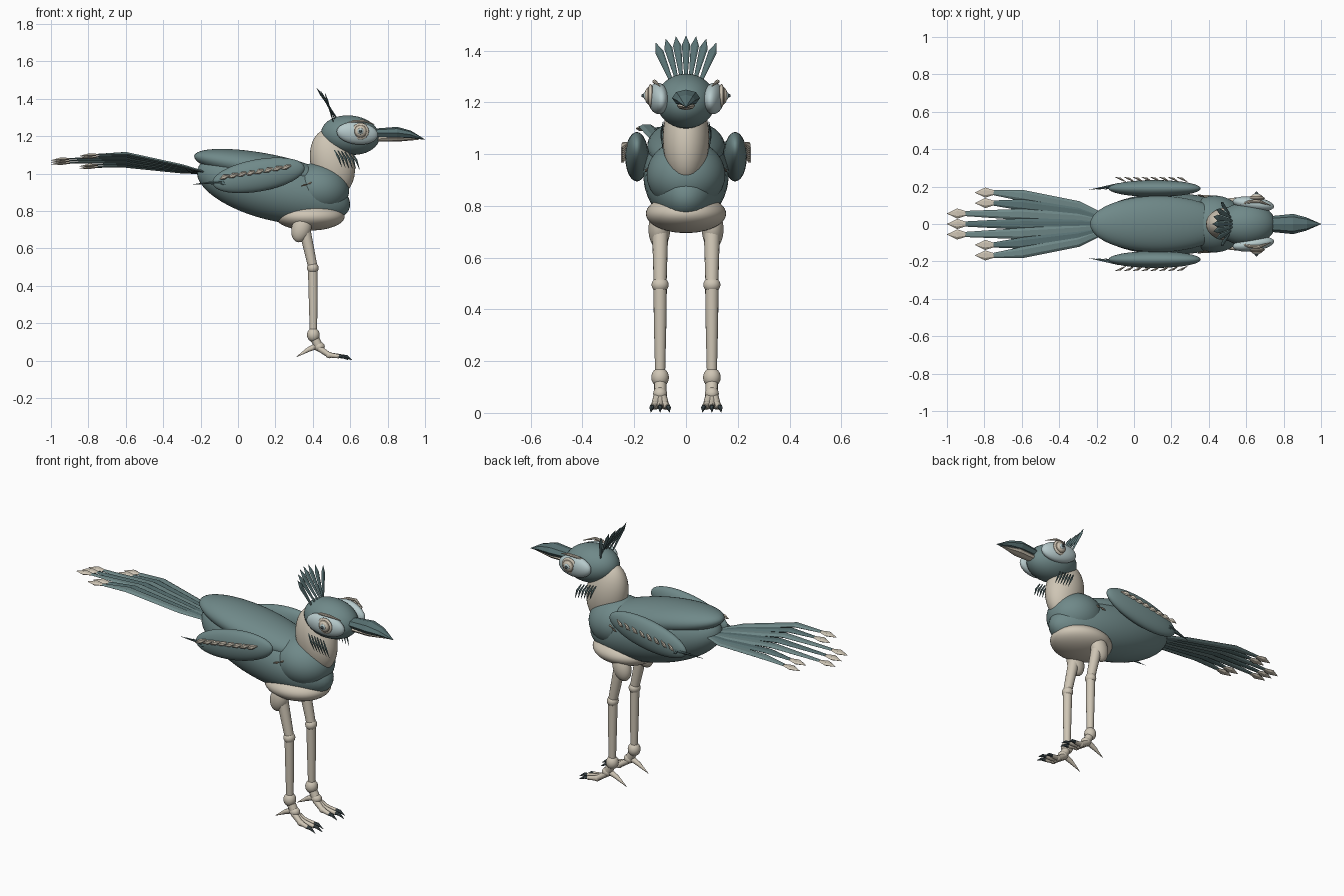
import bpy, bmesh, math
from mathutils import Vector, Matrix

cube = bpy.data.objects.get("Cube")
if cube:
    bpy.data.objects.remove(cube, do_unlink=True)


def material(name, rgb):
    m = bpy.data.materials.new(name)
    m.use_nodes = True
    m.diffuse_color = (*rgb, 1)
    m.node_tree.nodes["Principled BSDF"].inputs["Base Color"].default_value = (*rgb, 1)
    return m


TEAL = material("teal plumage", (0.16, 0.25, 0.25))
DARK = material("dark teal plumage", (0.10, 0.17, 0.175))
CREAM = material("cream", (0.62, 0.56, 0.46))
PALE = material("pale blue skin", (0.47, 0.59, 0.60))
BROWN = material("brown markings", (0.30, 0.25, 0.19))
CLAW = material("claw grey", (0.07, 0.10, 0.11))


def finish(name, bm, mat, smooth):
    bmesh.ops.recalc_face_normals(bm, faces=bm.faces)
    for f in bm.faces:
        f.smooth = smooth and len(f.verts) < 5
    mesh = bpy.data.meshes.new(name)
    bm.to_mesh(mesh)
    bm.free()
    mesh.materials.append(mat)
    ob = bpy.data.objects.new(name, mesh)
    bpy.context.collection.objects.link(ob)
    return ob


def ellipsoid(name, mat, centre, radii, pitch=0, yaw=0, seg=32):
    """Smooth ellipsoid; positive pitch lowers its +x end."""
    bm = bmesh.new()
    bmesh.ops.create_uvsphere(bm, u_segments=seg, v_segments=seg // 2, radius=1)
    turn = Matrix.Rotation(math.radians(yaw), 4, 'Z') @ Matrix.Rotation(math.radians(pitch), 4, 'Y')
    bm.transform(Matrix.Translation(centre) @ turn @ Matrix.Diagonal((*radii, 1)))
    return finish(name, bm, mat, True)


def loft(name, mat, pts, widths, thick=1.0, sides=6, side=(0, 1, 0), smooth=False):
    """Tapered tube along pts; half-widths along `side`, flattened by `thick`."""
    bm = bmesh.new()
    pts = [Vector(p) for p in pts]
    rings = []
    for i, (p, w) in enumerate(zip(pts, widths)):
        t = (pts[min(i + 1, len(pts) - 1)] - pts[max(i - 1, 0)]).normalized()
        a = Vector(side)
        a = (a - t * a.dot(t)).normalized()
        b = t.cross(a)
        w = max(w, 0.0008)
        angles = [2 * math.pi * k / sides for k in range(sides)]
        rings.append([bm.verts.new(p + a * w * math.cos(q) + b * w * thick * math.sin(q))
                      for q in angles])
    for r, s in zip(rings, rings[1:]):
        for k in range(sides):
            j = (k + 1) % sides
            bm.faces.new((r[k], r[j], s[j], s[k]))
    bm.faces.new(rings[0])
    bm.faces.new(rings[-1])
    return finish(name, bm, mat, smooth)


# Body masses
ellipsoid("body", TEAL, (0.19, 0, 0.92), (0.42, 0.165, 0.17), 14, seg=48)
ellipsoid("back_mantle", TEAL, (0.13, 0, 1.03), (0.37, 0.15, 0.08), 10, seg=48)
ellipsoid("chest", TEAL, (0.43, 0, 0.92), (0.165, 0.152, 0.135), 10, seg=48)
ellipsoid("belly", CREAM, (0.385, 0, 0.77), (0.185, 0.155, 0.075), seg=48)
ellipsoid("neck", CREAM, (0.505, 0, 1.06), (0.118, 0.09, 0.18), -12)
ellipsoid("head", TEAL, (0.6, 0, 1.205), (0.157, 0.115, 0.105), 6, seg=40)

# Beak
loft("upper_beak", DARK, [(0.73, 0, 1.215), (0.85, 0, 1.217), (0.92, 0, 1.208), (1.0, 0, 1.182)],
     [0.042, 0.054, 0.036, 0], 0.6, 8)
loft("lower_beak", CREAM, [(0.73, 0, 1.185), (0.85, 0, 1.188), (0.97, 0, 1.181)],
     [0.03, 0.036, 0], 0.5, 8)

# Crest fan
for i in range(-3, 4):
    base = Vector((0.53 - 0.002 * i * i, 0.017 * i, 1.295 - 0.003 * i * i))
    tip = Vector((0.42 + 0.005 * i * i, 0.039 * i, 1.457 - 0.003 * i * i))
    loft(f"crest_feather_{i + 4}", DARK, [base.lerp(tip, k) for k in (0, 0.45, 0.78, 1)],
         [0.006, 0.012, 0.016, 0], 0.4, 6)

# Tail fan, long in the middle and rolled a little to one side
for i in range(-3, 4):
    outer = abs(i) > 1
    end = -0.75 if outer else -0.90
    y = 0.056 * i
    drop = -0.011 * i
    loft(f"tail_feather_{i + 4}", TEAL if i % 2 else DARK,
         [(-0.15, 0.012 * i, 1.0), (-0.3, 0.032 * i, 1.025 + drop * 0.5),
          (-0.6, 0.051 * i, 1.073 + drop), (end, y, 1.068 + drop)],
         [0.014, 0.027, 0.03, 0.014], 0.35, 6)
    loft(f"tail_tip_{i + 4}", CREAM,
         [(end + 0.015, y, 1.068 + drop), (end - 0.045, y, 1.066 + drop), (end - 0.1, y, 1.06 + drop)],
         [0.008, 0.027, 0], 0.4, 6)

for s, tag in ((1, "left"), (-1, "right")):
    def P(x, y, z):
        return (x, s * y, z)

    # Wing with long rear feathers and a row of pale tips
    ellipsoid(f"{tag}_wing", TEAL, P(0.11, 0.19, 0.99), (0.25, 0.045, 0.086), -10, seg=40)
    for k in range(3):
        loft(f"{tag}_wing_feather_{k + 1}", DARK,
             [P(0.06, 0.215, 0.968 - 0.012 * k), P(-0.08, 0.21, 0.957 - 0.008 * k),
              P(-0.24 + 0.04 * k, 0.183, 0.942 + 0.005 * k)],
             [0.006, 0.014, 0], 0.6, 6, (0, 0.6, 0.8 * s))
    for k in range(8):
        x, z = -0.075 + 0.047 * k, 0.975 + 0.0075 * k
        loft(f"{tag}_wing_tip_{k + 1}", CREAM,
             [P(x + 0.03, 0.226, z + 0.016), P(x, 0.243, z + 0.006), P(x - 0.025, 0.25, z - 0.006)],
             [0.004, 0.014, 0], 0.5, 6, (0, 0, 1))

    # Eye patch, concentric eye and brow
    ellipsoid(f"{tag}_eye_patch", PALE, P(0.638, 0.107, 1.215), (0.112, 0.038, 0.06), 6, -s * 8)
    for part, mat, r, y in (("eye_ring", CREAM, 0.045, 0.137), ("iris_rim", BROWN, 0.034, 0.144),
                            ("iris", CREAM, 0.029, 0.148), ("pupil_rim", PALE, 0.018, 0.153),
                            ("pupil", CLAW, 0.008, 0.161)):
        ellipsoid(f"{tag}_{part}", mat, P(0.655, y, 1.226), (r, 0.012, r), seg=24)
    loft(f"{tag}_brow", CREAM,
         [P(0.57, 0.105, 1.262), P(0.62, 0.12, 1.279), P(0.67, 0.122, 1.281), P(0.73, 0.1, 1.262)],
         [0.003, 0.009, 0.009, 0.002], 0.8, 8)

    # Cheek plumes over the neck
    for k in range(6):
        x, z = 0.515 + 0.019 * k, 1.125 - 0.003 * k
        loft(f"{tag}_cheek_plume_{k + 1}", DARK,
             [P(x, 0.088, z), P(x + 0.022, 0.096, z - 0.04), P(x + 0.04, 0.09, z - 0.09)],
             [0.003, 0.007, 0], 0.5, 5, (1, 0, 0.3))

    # Collar dashes
    for k in range(5):
        c = Vector(P(0.355 + 0.032 * k, 0.153 - 0.011 * k, 0.938 + 0.011 * k))
        d = Vector(P(0.018, -0.005, 0.006))
        loft(f"{tag}_collar_dash_{k + 1}", BROWN, [c - d, c, c + d], [0.001, 0.007, 0.001],
             0.8, 5, (0, 0, 1))

    # Leg
    ellipsoid(f"{tag}_thigh", CREAM, P(0.34, 0.103, 0.71), (0.052, 0.042, 0.08), 18)
    loft(f"{tag}_upper_leg", CREAM, [P(0.35, 0.1, 0.73), P(0.4, 0.1, 0.5)], [0.032, 0.025],
         1, 16, smooth=True)
    ellipsoid(f"{tag}_knee", CREAM, P(0.4, 0.1, 0.495), (0.031, 0.033, 0.03), seg=24)
    loft(f"{tag}_lower_leg", CREAM, [P(0.4, 0.1, 0.49), P(0.402, 0.1, 0.34), P(0.403, 0.1, 0.14)],
         [0.026, 0.024, 0.019], 1, 16, smooth=True)
    ellipsoid(f"{tag}_ankle", CREAM, P(0.403, 0.1, 0.137), (0.034, 0.034, 0.038), seg=24)
    loft(f"{tag}_foot", CREAM, [P(0.403, 0.1, 0.13), P(0.435, 0.1, 0.07)], [0.024, 0.024],
         1, 12, smooth=True)
    ellipsoid(f"{tag}_foot_joint", CREAM, P(0.435, 0.1, 0.074), (0.029, 0.027, 0.026), seg=24)
    loft(f"{tag}_rear_toe", CREAM, [P(0.43, 0.1, 0.082), P(0.375, 0.1, 0.058), P(0.31, 0.1, 0.018)],
         [0.018, 0.013, 0], 1, 10, smooth=True)

    # Front toes with claws
    for k in (-1, 0, 1):
        y, reach = 0.1 + 0.03 * k, -0.02 * abs(k)
        loft(f"{tag}_toe_{k + 2}", CREAM,
             [P(0.435, 0.1 + 0.008 * k, 0.065), P(0.485, 0.1 + 0.02 * k, 0.03),
              P(0.56 + reach, y, 0.022)], [0.018, 0.015, 0.011], 1, 10, smooth=True)
        ellipsoid(f"{tag}_toe_joint_{k + 2}", CREAM, P(0.488, 0.1 + 0.02 * k, 0.029),
                  (0.02, 0.016, 0.017), seg=16)
        loft(f"{tag}_claw_{k + 2}", CLAW,
             [P(0.55 + reach, y, 0.023), P(0.58 + reach, y + 0.003 * k, 0.021),
              P(0.612 + reach, y + 0.006 * k, 0.002)], [0.01, 0.009, 0], 1, 8)
